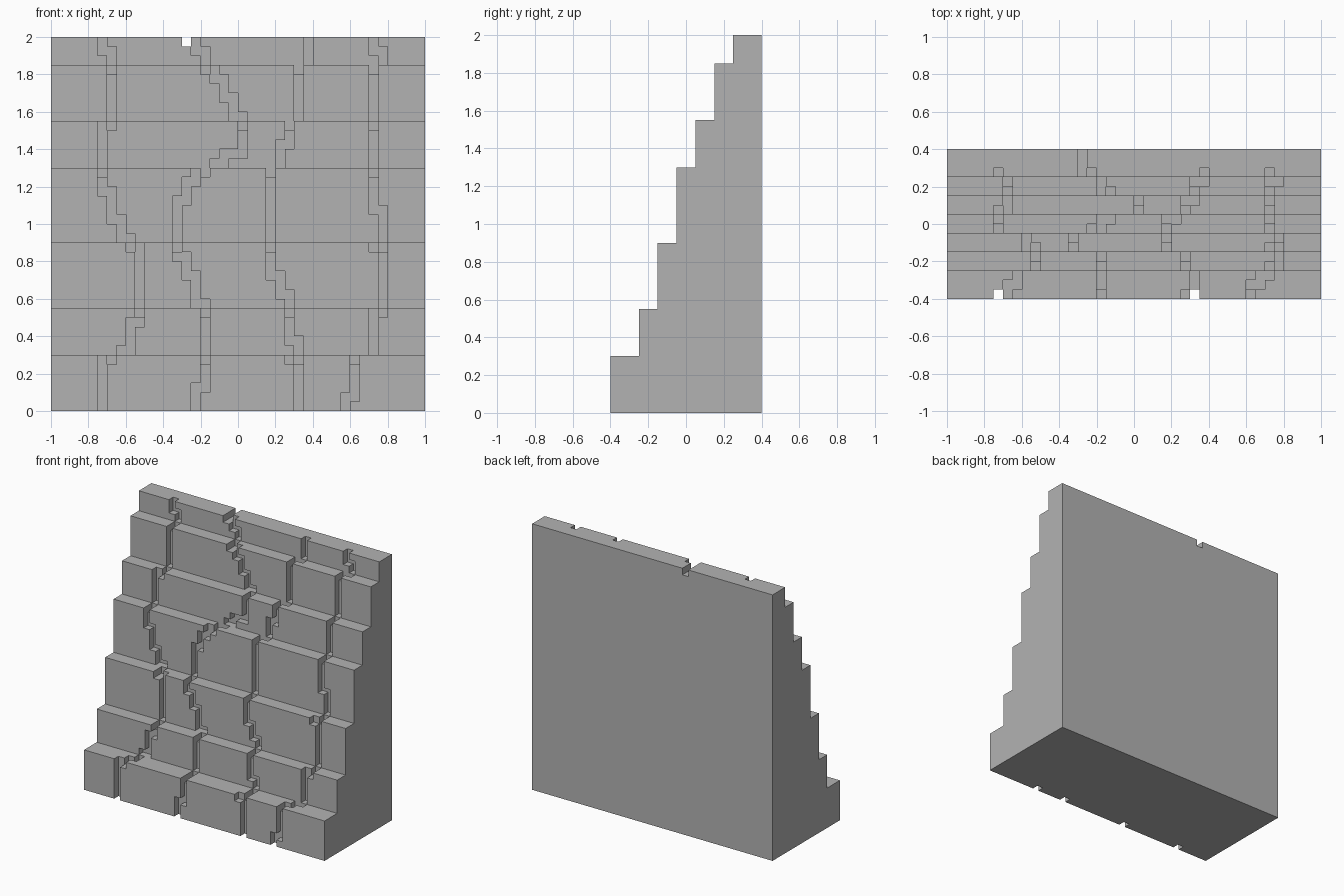
import bpy
import bmesh
from mathutils import Vector

cube = bpy.data.objects.get("Cube")
if cube:
    bpy.data.objects.remove(cube)

UNIT = 0.05           # edge of one building block
WIDE, DEEP = 40, 16   # wall size in blocks

# Courses of the wall: (height, tread depth) in blocks, bottom to top
COURSES = [(6, 3), (5, 2), (7, 2), (8, 2), (5, 2), (6, 2), (3, 3)]

# Joints climb the stepped face: numbers advance, l and r step sideways
JOINTS = [
    (5, "5 r 1 r 2 r 3 r 9 l 2 l 2 l 3 l 8 r 10 l 1"),
    (15, "2 r 12 l 3 l 2 l 7 r 2 r 1 r 1 r 1 r 1 r r 5 l 2 l 2 l 1 l 3 l 1 l 2"),
    (26, "5 l r 4 l 6 l 2 l 13 r 3 r 3 r 7 r 3"),
    (31, "1 r 5 r 1 r 5 r 8 l r 5 l 18 r 2 l 1"),
]


def stepped_face():
    """Solid cells of the side profile, and the surface cells in climbing order."""
    solid, surface = set(), []
    y = z = 0
    for height, tread in COURSES:
        top = z + height
        solid |= {(j, k) for j in range(y, DEEP) for k in range(z, top)}
        surface += [(y, k) for k in range(z, top)]
        surface += [(j, top - 1) for j in range(y + 1, y + tread)]
        y, z = y + tread, top
    return solid, surface


def joint_cells(column, moves, surface):
    """Blocks removed by one joint wandering up the face."""
    step = 0
    cells = {(column, *surface[step])}
    for move in moves.split():
        if move in "lr":
            column += 1 if move == "r" else -1
            cells.add((column, *surface[step]))
        else:
            for _ in range(int(move)):
                step += 1
                cells.add((column, *surface[step]))
    return cells


def add_block_face(bm, cell, axis, side):
    """Outer square of a block, wound to face outwards."""
    corner = Vector(cell)
    u, v = Vector(), Vector()
    u[(axis + 1) % 3] = 1
    v[(axis + 2) % 3] = 1
    if side > 0:
        corner[axis] += 1
    else:
        u, v = v, u
    origin = Vector((WIDE / 2, DEEP / 2, 0))
    loop = (corner, corner + u, corner + u + v, corner + v)
    bm.faces.new([bm.verts.new((p - origin) * UNIT) for p in loop])


# Solid stepped wall with the joints taken out
profile, surface = stepped_face()
blocks = {(i, j, k) for i in range(WIDE) for j, k in profile}
for column, moves in JOINTS:
    blocks -= joint_cells(column, moves, surface)

# Skin the exposed sides, then merge the flat areas
bm = bmesh.new()
for cell in sorted(blocks):
    for axis in range(3):
        for side in (-1, 1):
            neighbour = list(cell)
            neighbour[axis] += side
            if tuple(neighbour) not in blocks:
                add_block_face(bm, cell, axis, side)
bmesh.ops.remove_doubles(bm, verts=bm.verts, dist=UNIT / 10)
bmesh.ops.dissolve_limit(bm, angle_limit=0.01, verts=bm.verts, edges=bm.edges)

mesh = bpy.data.meshes.new("stepped_stone_wall")
bm.to_mesh(mesh)
bm.free()

# Plain grey stone
stone = bpy.data.materials.new("grey_stone")
stone.use_nodes = True
grey = (0.45, 0.45, 0.45, 1)
stone.diffuse_color = grey
stone.node_tree.nodes["Principled BSDF"].inputs["Base Color"].default_value = grey
mesh.materials.append(stone)

wall = bpy.data.objects.new("stepped_stone_wall", mesh)
bpy.context.collection.objects.link(wall)
